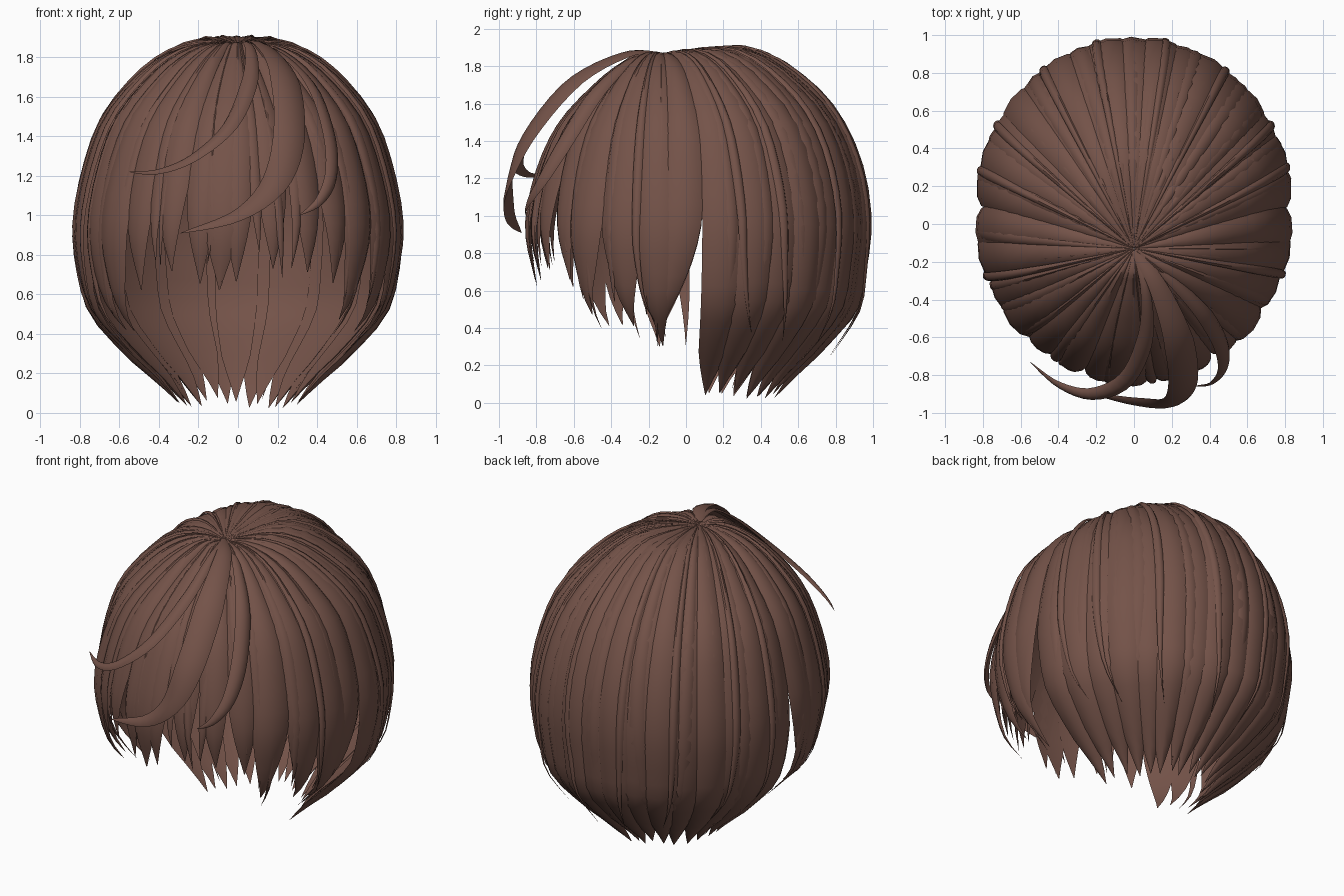
import bpy, bmesh, math, random
from mathutils import Vector

random.seed(7)
if "Cube" in bpy.data.objects:
    bpy.data.objects.remove(bpy.data.objects["Cube"])

brown = bpy.data.materials.new("chestnut brown")
brown.use_nodes = True
COLOUR = (0.175, 0.086, 0.066, 1)
brown.diffuse_color = COLOUR
brown.node_tree.nodes["Principled BSDF"].inputs["Base Color"].default_value = COLOUR

CROWN = Vector((0, -0.13))
# Scalp profile: reach at the front, side and back, then height
PROFILE = [(0, 0, 0, 1.86), (.16, .2, .32, 1.86), (.26, .43, .56, 1.8),
           (.48, .63, .74, 1.67), (.74, .83, .88, 1.47), (.91, .94, .97, 1.22),
           (1, 1, 1, .95), (.97, .98, .97, .72), (.9, .91, .92, .52),
           (.72, .72, .72, .34), (.5, .5, .5, .17), (.36, .36, .36, .03)]
# Strand cross-section: sideways, outward
SECTION = [(-1, 0), (-.65, .7), (0, 1), (.65, .7), (1, 0), (0, .1)]


def spline(points, s):
    """Smooth curve through the points, s counted in points."""
    last = len(points) - 1
    i = min(int(s), last - 1)
    u = s - i
    a, b, c, d = (Vector(points[min(max(k, 0), last)]) for k in range(i - 1, i + 3))
    return b + (c - a) * (u / 2) + (a * 2 - b * 5 + c * 4 - d) * (u * u / 2) \
        + (b * 3 - a - c * 3 + d) * (u ** 3 / 2)


def scalp(angle, s, neck):
    """Point on the head shape; angle 0 is front, 180 back, 90 the left side."""
    th = math.radians(angle)
    front_f, side_f, back_f, z = spline(PROFILE, s)
    end_f = front_f if math.cos(th) > 0 else back_f
    f = side_f + (end_f - side_f) * math.cos(th) ** 2
    rim = Vector((.81 * math.sin(th), .06 - .895 * math.cos(th)))
    centre = CROWN if s <= 6 else neck
    xy = centre + (rim - centre) * f
    bump = .05 * max(0, -math.cos(th)) * max(0, 1 - abs(s - 1.4) / 1.4)
    return Vector((xy.x, xy.y, z + bump))


def depth(z):
    """Profile position of a height."""
    for i in range(1, len(PROFILE) - 1):
        hi, lo = PROFILE[i][3], PROFILE[i + 1][3]
        if z >= lo:
            return i + (hi - z) / (hi - lo)
    return len(PROFILE) - 1


def loft(bm, rings):
    """Skin rings of points into one closed strand."""
    rows = [[bm.verts.new(p) for p in ring] for ring in rings]
    n = len(SECTION)
    for a, b in zip(rows, rows[1:]):
        for k in range(n):
            j = (k + 1) % n
            bm.faces.new((a[k], a[j], b[j], b[k]))
    bm.faces.new(rows[0])
    bm.faces.new(rows[-1][::-1])


def strand(bm, angle, half, tip_z, lift=0, drift=0, start=.6, neck=.2, thick=.035):
    """Strand lying on the head from the crown to a pointed tip."""
    neck, end, steps = Vector((0, neck)), depth(tip_z), 22
    rings = []
    for i in range(steps + 1):
        t = .002 + .998 * i / steps
        w = max(.02, 1 - max(0, (t - start) / (1 - start)) ** 1.6)
        mid = angle + drift * t ** 3
        out = (scalp(mid, t * end, neck) - Vector((0, .05, .9))).normalized()
        grow = min(1, t * 3)
        rings.append([scalp(mid + half * w * u, t * end, neck)
                      + out * (grow * (lift + thick * v * w)) for u, v in SECTION])
    loft(bm, rings)


def loose_lock(bm, path, half, thick=.025):
    """Free lock swept along a path, pointed at its end."""
    steps, last = 28, len(path) - 1
    rings = []
    for i in range(steps + 1):
        t = i / steps
        p = spline(path, t * last)
        along = spline(path, min(last, t * last + .05)) - spline(path, max(0, t * last - .05))
        side = along.cross(p - Vector((0, -.55, .7))).normalized()
        out = side.cross(along).normalized()
        w = max(.02, min(1, .2 + t * 2.2) * (1 - max(0, (t - .5) / .5) ** 1.5))
        rings.append([p + side * (-half * w * u) + out * (thick * w * v) for u, v in SECTION])
    loft(bm, rings)


def finish(bm, name):
    bmesh.ops.recalc_face_normals(bm, faces=bm.faces)
    mesh = bpy.data.meshes.new(name)
    bm.to_mesh(mesh)
    bm.free()
    mesh.materials.append(brown)
    obj = bpy.data.objects.new(name, mesh)
    bpy.context.collection.objects.link(obj)
    bpy.ops.object.select_all(action="DESELECT")
    obj.select_set(True)
    bpy.context.view_layer.objects.active = obj
    bpy.ops.object.shade_smooth_by_angle(angle=math.radians(40))


def vary(amount):
    return random.uniform(-amount, amount)


def neck_at(angle):
    """Side strands hang straighter, back strands tuck in further."""
    return .2 - .16 * math.sin(math.radians(angle)) ** 4


# Long hair at the back, gathered towards the neck
bm = bmesh.new()
for i in range(17):
    angle = 100 + i * 10
    strand(bm, angle, 8, .06 + vary(.03), lift=.008 * (i % 2), drift=vary(2),
           start=.86, neck=neck_at(angle))
finish(bm, "back_hair")

# Narrow upper layer over the back
bm = bmesh.new()
for i in range(15):
    angle = 104 + i * 152 / 14 + vary(3)
    strand(bm, angle, 4 + vary(1), .2 + vary(.12), lift=.01, drift=vary(7),
           start=.62, neck=neck_at(angle), thick=.028)
finish(bm, "back_upper_layer")

# Fringe and side hair, longest in front of the ears
TIPS = [(0, .68), (30, .72), (42, .6), (50, .44), (65, .37), (78, .3), (90, .42)]


def fringe_tip(angle):
    a = min(abs(angle), 90)
    for (a0, z0), (a1, z1) in zip(TIPS, TIPS[1:]):
        if a <= a1:
            return z0 + (z1 - z0) * (a - a0) / (a1 - a0)


bm = bmesh.new()
for i in range(15):
    angle = -87 + i * 87 / 7
    sweep = -math.copysign(11, angle) if abs(angle) > 80 else vary(4)
    strand(bm, angle, 8, fringe_tip(angle) + vary(.04), lift=.006 * (i % 2),
           drift=sweep, start=.58 if abs(angle) < 45 else .66, neck=-.08)
strand(bm, -4, 12, .63, lift=.008, drift=-3, start=.52, neck=-.08)
finish(bm, "fringe")

# Thin upper layer over the fringe and sides
bm = bmesh.new()
for i in range(18):
    angle = -80 + i * 160 / 17 + vary(3)
    strand(bm, angle, 3.2 + vary(1), fringe_tip(angle) + .06 + vary(.1), lift=.01,
           drift=vary(7), start=.56, neck=-.08, thick=.025)
finish(bm, "fringe_upper_layer")

# Stray wisps standing off the sides and back
bm = bmesh.new()
for side in (-1, 1):
    for angle, tip in ((68, .45), (106, .4), (120, .35), (142, .33), (168, .28)):
        strand(bm, side * angle + vary(3), 1.8, tip, lift=.035, drift=side * vary(5),
               start=.55, neck=.4, thick=.015)
finish(bm, "stray_wisps")

# Loose locks sweeping across the forehead
LOCKS = {
    "large_loose_lock": (.085, [(0, -.14, 1.87), (.12, -.32, 1.86), (.23, -.6, 1.71),
                                (.26, -.84, 1.42), (.19, -.94, 1.17), (0, -.94, 1.0),
                                (-.29, -.88, .91)]),
    "thin_loose_lock": (.045, [(0, -.14, 1.87), (.06, -.35, 1.85), (.06, -.6, 1.68),
                               (-.04, -.82, 1.45), (-.22, -.9, 1.29), (-.4, -.85, 1.22),
                               (-.55, -.73, 1.22)]),
    "left_loose_lock": (.05, [(.02, -.14, 1.87), (.2, -.3, 1.82), (.37, -.48, 1.65),
                              (.46, -.64, 1.4), (.47, -.76, 1.2), (.41, -.84, 1.07),
                              (.31, -.86, 1.0)]),
}
for name, (half, path) in LOCKS.items():
    bm = bmesh.new()
    loose_lock(bm, path, half)
    finish(bm, name)
